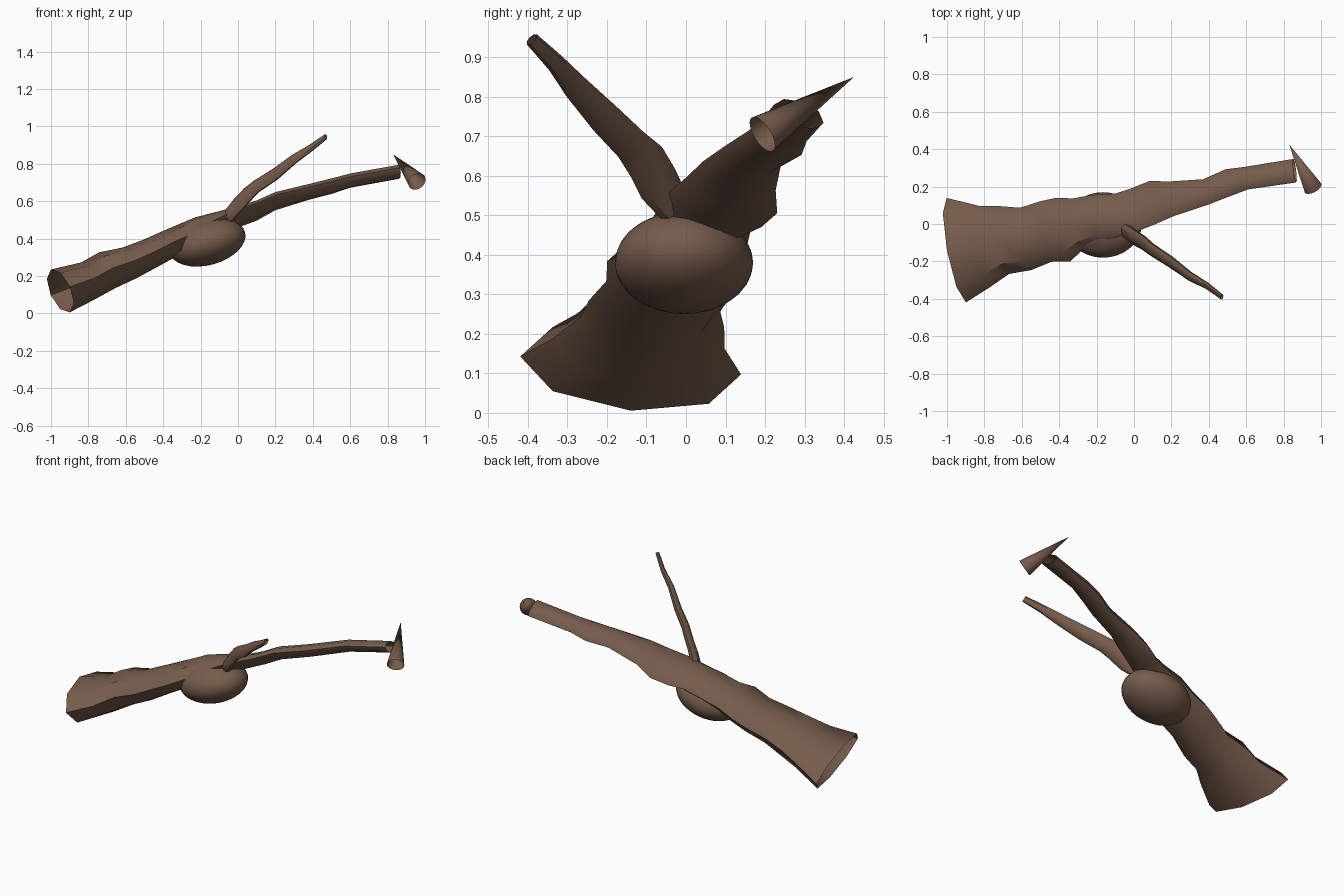
import bpy, bmesh, math
from mathutils import Vector, Matrix

cube = bpy.data.objects.get("Cube")
if cube:
    bpy.data.objects.remove(cube, do_unlink=True)

bark = bpy.data.materials.new("bark_brown")
bark.use_nodes = True
colour = (0.18, 0.107, 0.07, 1)
bark.diffuse_color = colour
bark.node_tree.nodes["Principled BSDF"].inputs["Base Color"].default_value = colour


def finish(name, bm, angle):
    """Turn a bmesh into a smooth-shaded bark object."""
    bmesh.ops.recalc_face_normals(bm, faces=bm.faces)
    mesh = bpy.data.meshes.new(name)
    bm.to_mesh(mesh)
    bm.free()
    mesh.materials.append(bark)
    obj = bpy.data.objects.new(name, mesh)
    bpy.context.collection.objects.link(obj)
    bpy.ops.object.select_all(action="DESELECT")
    obj.select_set(True)
    bpy.context.view_layer.objects.active = obj
    bpy.ops.object.shade_smooth_by_angle(angle=math.radians(angle))
    return obj


def limb(name, rows, wide_axis, sides=8):
    """Open tube of flattened rings; a row is (x, y, z, half width, half thickness)."""
    bm = bmesh.new()
    centres = [Vector(row[:3]) for row in rows]
    rings = []
    for i, (centre, row) in enumerate(zip(centres, rows)):
        along = centres[min(i + 2, len(rows) - 1)] - centres[max(i - 2, 0)]
        along.normalize()
        wide = wide_axis(centre.x)
        wide = (wide - along * wide.dot(along)).normalized()
        thin = along.cross(wide)
        ring = []
        for k in range(sides):
            a = math.tau * k / sides
            ring.append(bm.verts.new(centre + wide * row[3] * math.cos(a) + thin * row[4] * math.sin(a)))
        rings.append(ring)
    for lower, upper in zip(rings, rings[1:]):
        for k in range(sides):
            n = (k + 1) % sides
            bm.faces.new((lower[k], lower[n], upper[n], upper[k]))
    return finish(name, bm, 40)


# Trunk: flared flat base tapering to a narrow end, twisting past the middle
def trunk_axis(x):
    twist = min(max((x + 0.3) / 0.3, 0), 1)
    return Vector((0, 1, -0.33 * twist))


limb("trunk", [
    (-.95, -.14, .12, .285, .125),
    (-.8, -.12, .175, .22, .105),
    (-.7, -.085, .23, .185, .105),
    (-.58, -.08, .27, .17, .09),
    (-.47, -.04, .32, .165, .082),
    (-.38, -.03, .365, .175, .078),
    (-.3, 0, .4, .14, .077),
    (-.2, .03, .45, .13, .07),
    (-.08, .05, .495, .12, .05),
    (0, .075, .515, .125, .04),
    (.1, .115, .55, .125, .037),
    (.2, .135, .6, .1, .037),
    (.38, .17, .65, .075, .036),
    (.5, .22, .68, .078, .035),
    (.6, .245, .71, .065, .034),
    (.86, .285, .757, .067, .033),
], trunk_axis)

# Side branch rising from the middle of the trunk
limb("side_branch", [
    (-.05, -.03, .52, .045, .03),
    (0, -.07, .58, .057, .026),
    (.05, -.1, .635, .055, .024),
    (.1, -.14, .68, .045, .024),
    (.2, -.205, .745, .042, .022),
    (.3, -.28, .825, .033, .018),
    (.39, -.33, .885, .024, .014),
    (.47, -.39, .945, .018, .011),
], lambda x: Vector((-0.1, 0.7, 0.7)))

# Rounded burl under the trunk
bm = bmesh.new()
bmesh.ops.create_uvsphere(bm, u_segments=32, v_segments=16, radius=1)
bm.transform(Matrix.Translation((-.165, -.005, .38))
             @ Matrix.Rotation(math.radians(-15), 4, "Y")
             @ Matrix.Diagonal((.21, .175, .122, 1)))
finish("burl", bm, 40)

# Thorn: open cone near the narrow end
base, tip = Vector((.957, .193, .705)), Vector((.83, .425, .85))
axis = tip - base
bm = bmesh.new()
bmesh.ops.create_cone(bm, cap_ends=False, segments=24, radius1=.05, radius2=0, depth=axis.length)
bmesh.ops.remove_doubles(bm, verts=bm.verts, dist=0.0001)
bm.transform(Matrix.Translation((base + tip) / 2) @ axis.to_track_quat("Z", "Y").to_matrix().to_4x4())
finish("thorn", bm, 40)
